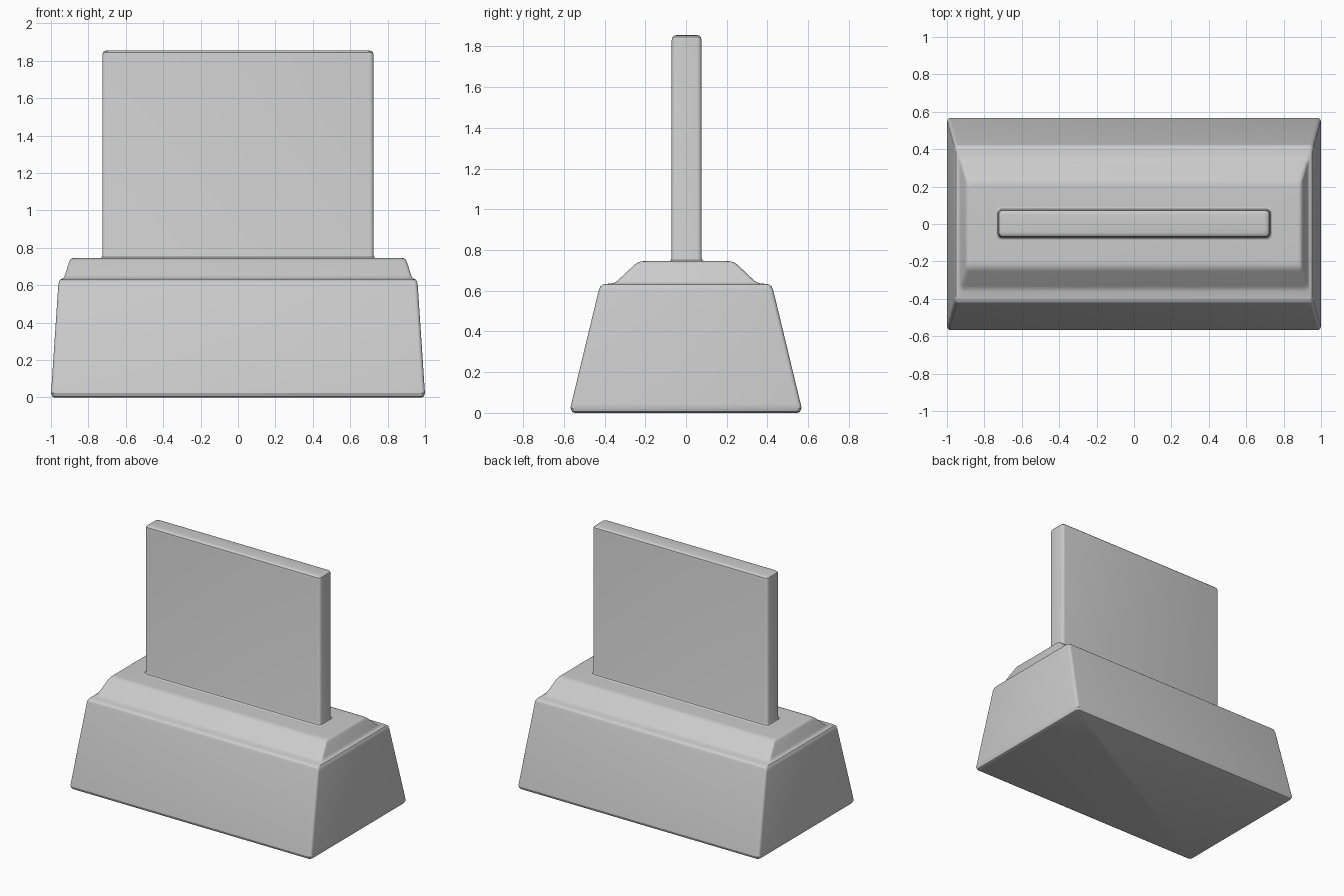
import bpy, bmesh, math

if "Cube" in bpy.data.objects:
    bpy.data.objects.remove(bpy.data.objects["Cube"])


def ring(bm, hx, hy, z, r, seg=4):
    """Rounded rectangle loop at height z."""
    verts = []
    for i, (sx, sy) in enumerate([(1, 1), (-1, 1), (-1, -1), (1, -1)]):
        for k in range(seg + 1):
            a = math.pi / 2 * (i + k / seg)
            verts.append(bm.verts.new((sx * (hx - r) + r * math.cos(a),
                                       sy * (hy - r) + r * math.sin(a), z)))
    return verts


def loft(name, sections, r):
    """Closed solid lofted through (half x, half y, z) sections."""
    bm = bmesh.new()
    rings = [ring(bm, hx, hy, z, r) for hx, hy, z in sections]
    n = len(rings[0])
    for lo, hi in zip(rings, rings[1:]):
        for i in range(n):
            j = (i + 1) % n
            bm.faces.new((lo[i], lo[j], hi[j], hi[i]))
    bm.faces.new(rings[0][::-1])
    bm.faces.new(rings[-1])
    bmesh.ops.recalc_face_normals(bm, faces=bm.faces)
    me = bpy.data.meshes.new(name)
    bm.to_mesh(me)
    bm.free()
    ob = bpy.data.objects.new(name, me)
    bpy.context.collection.objects.link(ob)
    bpy.ops.object.select_all(action='DESELECT')
    bpy.context.view_layer.objects.active = ob
    ob.select_set(True)
    bpy.ops.object.shade_smooth_by_angle(angle=math.radians(30))
    return ob


# Tapered plinth with a ledge and sloped shoulder
loft("plinth", [
    (0.980, 0.547, 0.000), (0.993, 0.560, 0.006), (1.000, 0.567, 0.025),
    (0.998, 0.563, 0.045),
    (0.961, 0.429, 0.600), (0.957, 0.421, 0.620), (0.951, 0.408, 0.630),
    (0.945, 0.395, 0.633),
    (0.938, 0.362, 0.636), (0.931, 0.345, 0.643), (0.926, 0.332, 0.653),
    (0.902, 0.252, 0.728), (0.896, 0.238, 0.738), (0.888, 0.220, 0.744),
    (0.878, 0.205, 0.745),
], 0.02)

# Upright slab with a small fillet at its foot
loft("upright_slab", [
    (0.737, 0.086, 0.740), (0.737, 0.086, 0.745), (0.729, 0.077, 0.750),
    (0.725, 0.073, 0.762),
    (0.725, 0.073, 1.832), (0.722, 0.070, 1.845), (0.715, 0.063, 1.852),
    (0.702, 0.050, 1.855),
], 0.022).location.y = 0.003
